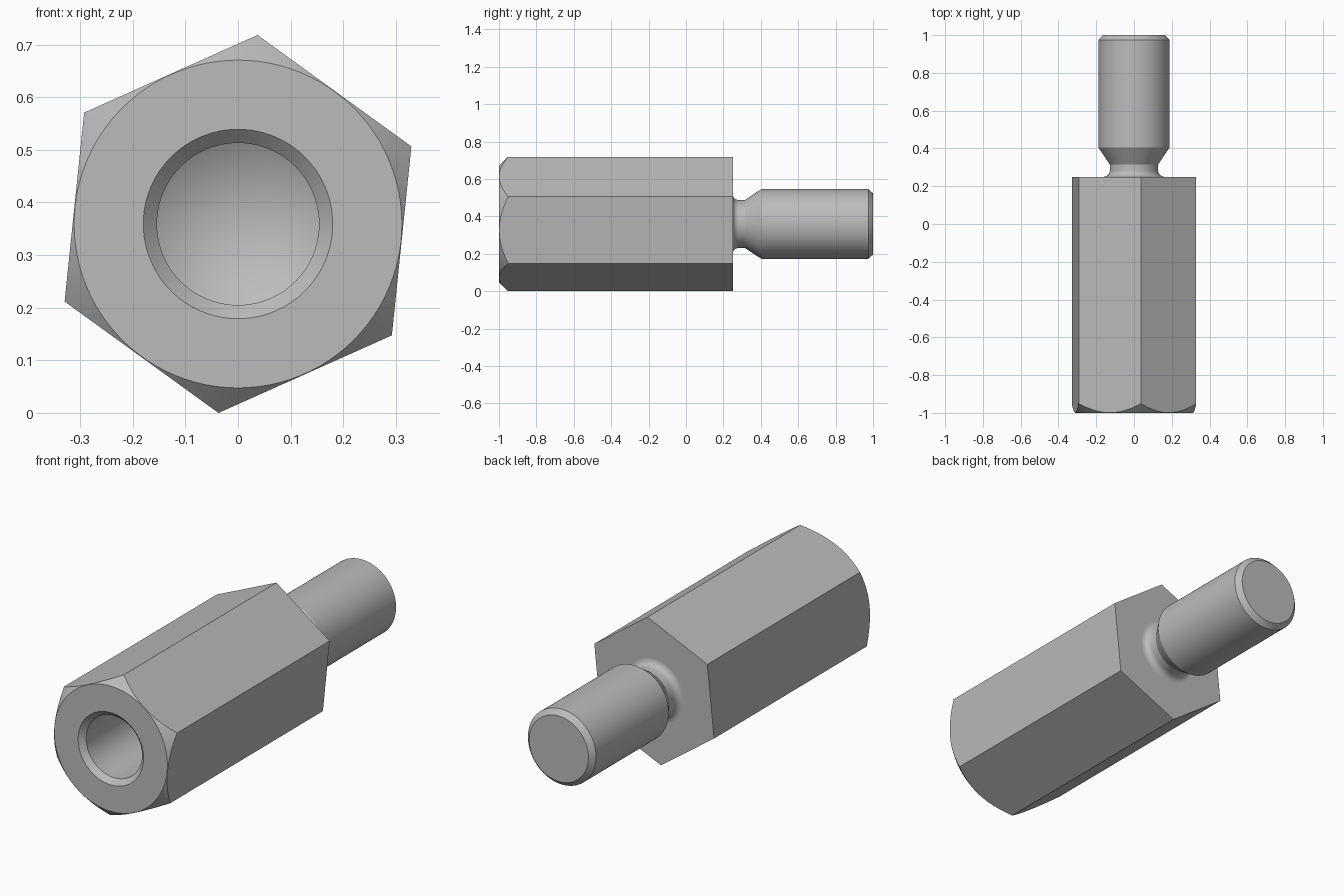
import bpy, bmesh
from math import radians, cos, sin, pi

if "Cube" in bpy.data.objects:
    bpy.data.objects.remove(bpy.data.objects["Cube"], do_unlink=True)

AXIS_Z = 0.359      # height of the turning axis
HEX_R = 0.361       # corner radius of the hexagon
BORE_R = 0.154
STUD_R = 0.1875
NECK_R = 0.128
SHOULDER = 0.25     # where the hexagon ends and the stud begins

steel = bpy.data.materials.new("grey steel")
steel.use_nodes = True
colour = (0.5, 0.5, 0.5, 1)
steel.diffuse_color = colour
steel.node_tree.nodes["Principled BSDF"].inputs["Base Color"].default_value = colour


def lathe(name, profile, steps=96, phase=0):
    """Turn (radius, y) points around the y axis."""
    bm = bmesh.new()
    a = radians(phase)
    verts = [bm.verts.new((r * cos(a), y, r * sin(a))) for r, y in profile]
    edges = [bm.edges.new(pair) for pair in zip(verts, verts[1:])]
    bmesh.ops.spin(bm, geom=verts + edges, cent=(0, 0, 0), axis=(0, 1, 0),
                   angle=2 * pi, steps=steps)
    bmesh.ops.remove_doubles(bm, verts=bm.verts, dist=1e-5)
    bmesh.ops.dissolve_degenerate(bm, edges=bm.edges, dist=1e-6)
    bmesh.ops.recalc_face_normals(bm, faces=bm.faces)
    mesh = bpy.data.meshes.new(name)
    bm.to_mesh(mesh)
    bm.free()
    mesh.materials.append(steel)
    obj = bpy.data.objects.new(name, mesh)
    obj.location.z = AXIS_Z
    bpy.context.collection.objects.link(obj)
    return obj


def activate(obj):
    bpy.ops.object.select_all(action='DESELECT')
    obj.select_set(True)
    bpy.context.view_layer.objects.active = obj


def cut(obj, tool, operation):
    tool.hide_render = True
    bpy.context.view_layer.update()
    activate(obj)
    mod = obj.modifiers.new(tool.name, 'BOOLEAN')
    mod.operation = operation
    mod.solver = 'EXACT'
    mod.object = tool
    bpy.ops.object.modifier_apply(modifier=mod.name)
    bpy.data.objects.remove(tool, do_unlink=True)


# Hexagonal body, with its front corners turned down to a chamfer
body = lathe("hex_body", [(0, -1.1), (HEX_R, -1.1), (HEX_R, SHOULDER), (0, SHOULDER)],
             steps=6, phase=24.1)
chamfer = lathe("chamfer_envelope", [(0, -1), (0.3115, -1), (0.45, -0.862),
                                     (0.45, 0.4), (0, 0.4)])
cut(body, chamfer, 'INTERSECT')

# Countersunk blind bore with a drill-point bottom
bore = lathe("bore_cutter", [(0, -1.1), (0.18, -1.1), (0.18, -1), (BORE_R, -0.974),
                             (BORE_R, -0.2), (0, -0.11)])
cut(body, bore, 'DIFFERENCE')

# Stud: root fillet, undercut neck, taper, shank and chamfered tip
FILLET = 0.032
root = [(NECK_R + FILLET * (1 - sin(t)), SHOULDER + FILLET * (1 - cos(t)))
        for t in (i * pi / 12 for i in range(7))]
stud = lathe("stud", root + [(NECK_R, 0.315), (STUD_R, 0.405), (STUD_R, 0.975),
                             (0.163, 1), (0, 1)])

for part in (body, stud):
    activate(part)
    bpy.ops.object.shade_smooth_by_angle(angle=radians(30))
